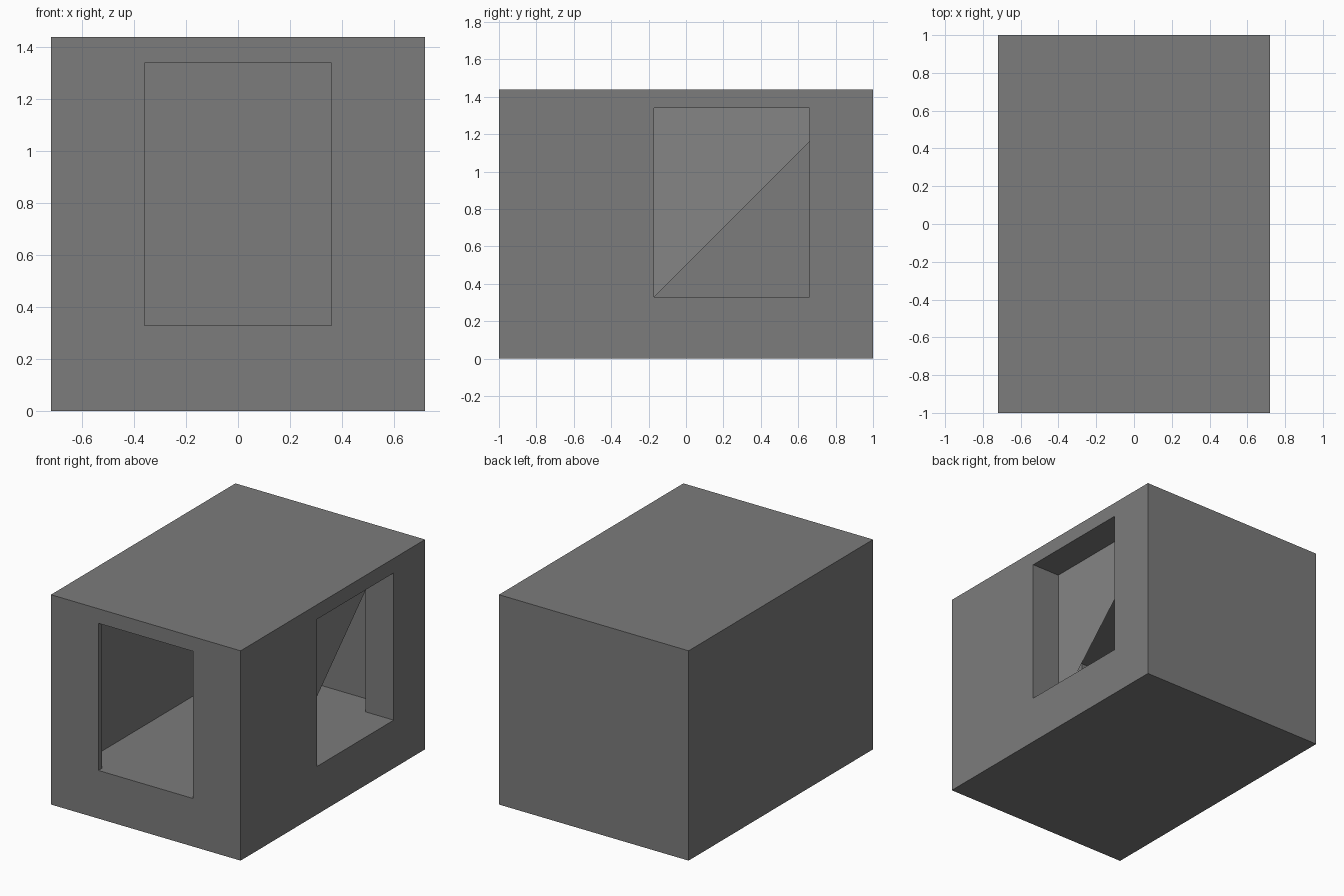
import bpy
import bmesh

cube = bpy.data.objects.get("Cube")
if cube:
    bpy.data.objects.remove(cube, do_unlink=True)


def material(name, grey):
    mat = bpy.data.materials.new(name)
    mat.use_nodes = True
    colour = (grey, grey, grey, 1)
    mat.diffuse_color = colour
    mat.node_tree.nodes["Principled BSDF"].inputs["Base Color"].default_value = colour
    return mat


def prism(name, outline, bottom, top, mat):
    """Extrude a plan outline between two heights."""
    bm = bmesh.new()
    face = bm.faces.new([bm.verts.new((x, y, bottom)) for x, y in outline])
    result = bmesh.ops.extrude_face_region(bm, geom=[face])
    raised = [v for v in result["geom"] if isinstance(v, bmesh.types.BMVert)]
    bmesh.ops.translate(bm, verts=raised, vec=(0, 0, top - bottom))
    bmesh.ops.recalc_face_normals(bm, faces=bm.faces)
    return make_object(name, bm, mat)


def make_object(name, bm, mat):
    mesh = bpy.data.meshes.new(name)
    bm.to_mesh(mesh)
    bm.free()
    mesh.materials.append(mat)
    obj = bpy.data.objects.new(name, mesh)
    bpy.context.collection.objects.link(obj)
    return obj


wall_grey = material("wall grey", 0.2)
panel_grey = material("panel light grey", 0.235)

half_width, half_length, height = 0.72, 1.0, 1.44
floor, ceiling = 0.33, 1.34
inner, room_front, room_back = 0.505, -0.96, 0.82
door = 0.36                            # half width of the front opening
window_front, window_back = -0.17, 0.66

# Outer block
w, l = half_width, half_length
shell = prism("shell", [(-w, -l), (w, -l), (w, l), (-w, l)], 0, height, wall_grey)

# Room plan, with both openings running out through the walls
plan = [
    (-inner, room_front), (-door, room_front), (-door, -l - 0.1),
    (door, -l - 0.1), (door, room_front), (inner, room_front),
    (inner, window_front), (w + 0.1, window_front),
    (w + 0.1, window_back), (inner, window_back),
    (inner, room_back), (-inner, room_back),
]
cutter = prism("room_cutter", plan, floor, ceiling, wall_grey)
cutter.hide_render = True

# Hollow out the block
cut = shell.modifiers.new("hollow", "BOOLEAN")
cut.operation = "DIFFERENCE"
cut.solver = "EXACT"
cut.object = cutter
bpy.context.view_layer.objects.active = shell
bpy.ops.object.modifier_apply(modifier=cut.name)
bpy.data.objects.remove(cutter, do_unlink=True)

# Thin panel closing the side opening above a 45 degree diagonal
rise = window_back - window_front
corners = [(window_front, floor), (window_back, floor + rise),
           (window_back, ceiling), (window_front, ceiling)]
bm = bmesh.new()
bm.faces.new([bm.verts.new((inner, y, z)) for y, z in corners])
make_object("diagonal_panel", bm, panel_grey)
